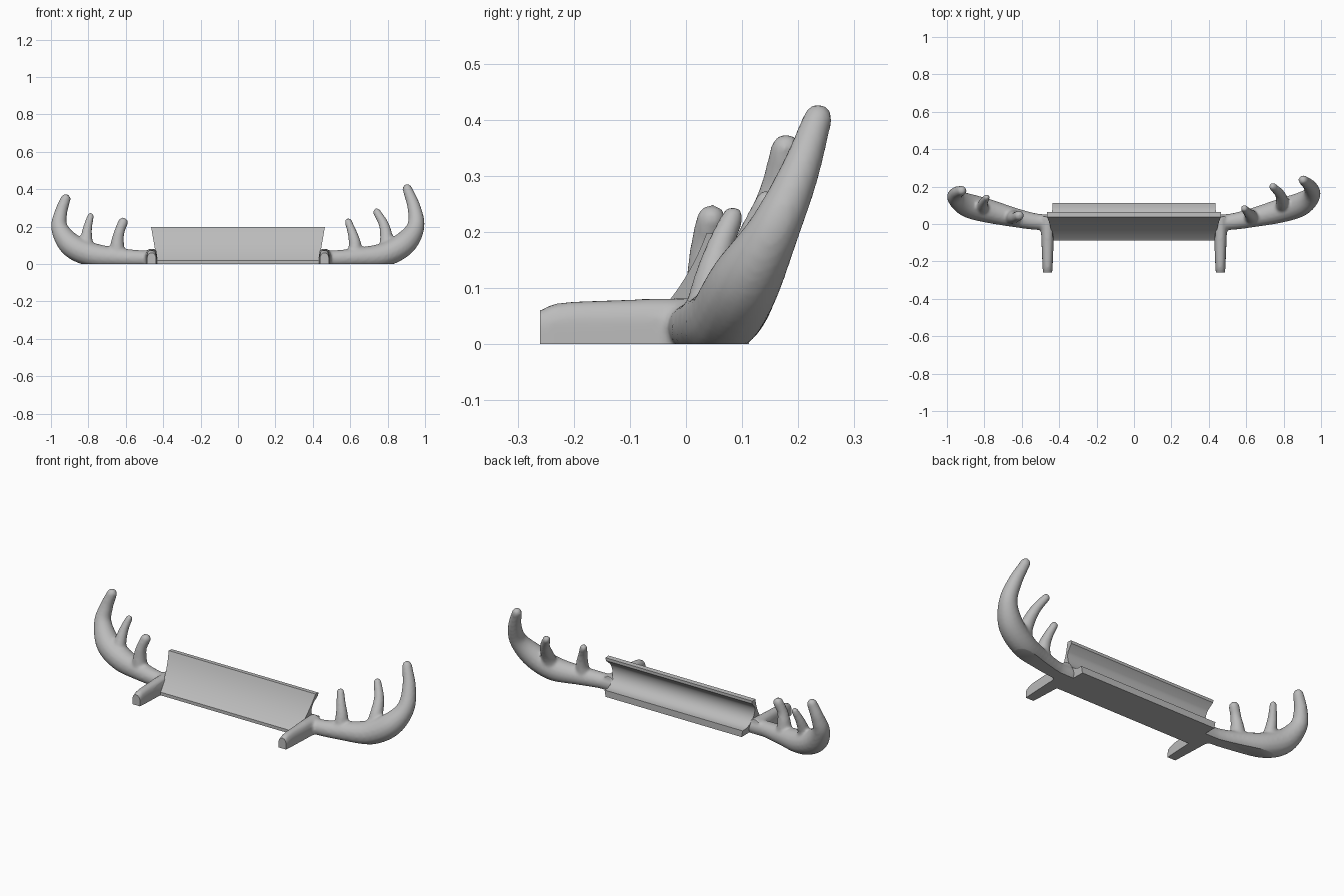
import bpy, bmesh, math
from mathutils import Vector

if "Cube" in bpy.data.objects:
    bpy.data.objects.remove(bpy.data.objects["Cube"])

grey = bpy.data.materials.new("plain grey")
grey.diffuse_color = (0.5, 0.5, 0.5, 1)
grey.use_nodes = True
grey.node_tree.nodes["Principled BSDF"].inputs["Base Color"].default_value = grey.diffuse_color


def make_object(name, bm):
    mesh = bpy.data.meshes.new(name)
    bm.to_mesh(mesh)
    bm.free()
    mesh.materials.append(grey)
    ob = bpy.data.objects.new(name, mesh)
    bpy.context.collection.objects.link(ob)
    return ob


def smooth_by_angle(ob, angle):
    bpy.ops.object.select_all(action='DESELECT')
    ob.select_set(True)
    bpy.context.view_layer.objects.active = ob
    bpy.ops.object.shade_smooth_by_angle(angle=math.radians(angle))


def spline(points, steps=8):
    """Catmull-Rom through (x, y, z, radius) points."""
    p = [Vector(q) for q in points]
    p = [2 * p[0] - p[1]] + p + [2 * p[-1] - p[-2]]
    out = []
    for i in range(1, len(p) - 2):
        a, b, c, d = p[i - 1:i + 3]
        for s in range(steps):
            t = s / steps
            out.append(0.5 * (2 * b + (c - a) * t + (2 * a - 5 * b + 4 * c - d) * t * t
                              + (3 * b - a - 3 * c + d) * t ** 3))
    return out + [p[-2]]


def tube(bm, points, sides=16):
    """Round tapered limb with a domed tip."""
    path = spline(points)
    pos = [v.xyz for v in path]
    rad = [v.w for v in path]
    end = (pos[-1] - pos[-2]).normalized()
    tip, r = pos[-1].copy(), rad[-1]
    for k in range(1, 5):
        a = k * math.pi / 8 * 0.97
        pos.append(tip + end * r * math.sin(a))
        rad.append(r * math.cos(a))
    rings = []
    n = None
    for i, c in enumerate(pos):
        t = (pos[min(i + 1, len(pos) - 1)] - pos[max(i - 1, 0)]).normalized()
        n = t.orthogonal() if n is None else n - t * n.dot(t)
        n.normalize()
        b = t.cross(n)
        rings.append([bm.verts.new(c + rad[i] * (n * math.cos(2 * math.pi * k / sides)
                                                 + b * math.sin(2 * math.pi * k / sides)))
                      for k in range(sides)])
    for r0, r1 in zip(rings, rings[1:]):
        for k in range(sides):
            j = (k + 1) % sides
            bm.faces.new((r0[k], r0[j], r1[j], r1[k]))
    bm.faces.new(rings[0][::-1])
    bm.faces.new(rings[-1])


def foot(bm, side):
    """Forward foot: round-topped bar that narrows slightly to the front."""
    rings = []
    for y, w, h in ((-0.30, 0.021, 0.05), (-0.26, 0.024, 0.06), (-0.24, 0.026, 0.071),
                    (-0.2, 0.028, 0.076), (-0.08, 0.033, 0.08), (0.04, 0.038, 0.082)):
        sec = [(-w, -0.03), (w, -0.03), (w, h * 0.6), (w * 0.75, h * 0.87), (w * 0.3, h),
               (-w * 0.3, h), (-w * 0.75, h * 0.87), (-w, h * 0.6)]
        rings.append([bm.verts.new((side * (0.462 + x), y, z)) for x, z in sec])
    for r0, r1 in zip(rings, rings[1:]):
        for k in range(8):
            j = (k + 1) % 8
            bm.faces.new((r0[k], r0[j], r1[j], r1[k]))
    bm.faces.new(rings[0][::-1])
    bm.faces.new(rings[-1])


def antler(name, side, limbs):
    bm = bmesh.new()
    for limb in limbs:
        tube(bm, [(side * x, y, z, r) for x, y, z, r in limb])
    foot(bm, side)
    bmesh.ops.recalc_face_normals(bm, faces=bm.faces)
    raw = make_object(name, bm)
    # fuse the limbs into one soft form
    m = raw.modifiers.new("fuse", 'REMESH')
    m.mode = 'VOXEL'
    m.voxel_size = 0.008
    m = raw.modifiers.new("soften", 'SMOOTH')
    m.factor = 0.5
    m.iterations = 6
    fused = bpy.data.meshes.new_from_object(
        raw.evaluated_get(bpy.context.evaluated_depsgraph_get()))
    raw.modifiers.clear()
    # flat base, flat foot front and slanted joint to the plate
    bm = bmesh.new()
    bm.from_mesh(fused)
    for co, no in (((0, 0, 0), (0, 0, -1)), ((0, -0.26, 0), (0, -1, 0)),
                   ((side * 0.425, 0, 0), (-side, 0, 0.175))):
        cut = bmesh.ops.bisect_plane(bm, geom=bm.verts[:] + bm.edges[:] + bm.faces[:],
                                     plane_co=co, plane_no=no, clear_outer=True)
        edges = [e for e in cut['geom_cut'] if isinstance(e, bmesh.types.BMEdge)]
        bmesh.ops.holes_fill(bm, edges=edges, sides=0)
    bm.to_mesh(raw.data)
    bm.free()
    smooth_by_angle(raw, 40)


# plate: curved front, hollow back and rear ledge, ends slanting outward
front = [(-0.088, 0.0), (-0.088, 0.018)]
for i in range(13):
    t = i / 12
    front.append((-0.085 + 0.122 * (1.35 * t - 0.35 * t * t), 0.02 + 0.178 * (0.8 * t + 0.2 * t * t)))
back = [(0.064, 0.196), (0.064, 0.18)]
for i in range(13):
    a = math.radians(150 + 125 * i / 12)
    back.append((0.097 + 0.075 * math.cos(a), 0.112 + 0.075 * math.sin(a)))
back += [(0.112, 0.037), (0.112, 0.0)]
profile = front + back
bm = bmesh.new()
ends = [[bm.verts.new((s * (0.43 + 0.175 * z), y, z)) for y, z in profile] for s in (-1, 1)]
for k in range(len(profile)):
    j = (k + 1) % len(profile)
    bm.faces.new((ends[0][k], ends[0][j], ends[1][j], ends[1][k]))
for e in ends:
    bm.faces.new(e)
bmesh.ops.recalc_face_normals(bm, faces=bm.faces)
smooth_by_angle(make_object("name_plate", bm), 30)

# antlers: main beam, middle tine, inner tine (x is mirrored for the left side)
antler("right_antler", 1, [
    [(0.42, 0.01, 0.03, 0.042), (0.52, 0.012, 0.03, 0.044), (0.64, 0.035, 0.035, 0.052),
     (0.78, 0.07, 0.05, 0.064), (0.89, 0.105, 0.11, 0.064), (0.95, 0.155, 0.2, 0.047),
     (0.942, 0.2, 0.3, 0.036), (0.905, 0.235, 0.402, 0.026)],
    [(0.79, 0.08, 0.05, 0.045), (0.795, 0.11, 0.13, 0.036), (0.78, 0.16, 0.21, 0.027),
     (0.742, 0.2, 0.278, 0.021)],
    [(0.625, 0.035, 0.04, 0.042), (0.625, 0.045, 0.11, 0.033), (0.61, 0.06, 0.17, 0.025),
     (0.59, 0.083, 0.226, 0.02)]])
antler("left_antler", -1, [
    [(0.42, 0.01, 0.03, 0.042), (0.52, 0.012, 0.03, 0.044), (0.64, 0.035, 0.035, 0.052),
     (0.78, 0.07, 0.05, 0.064), (0.89, 0.1, 0.1, 0.064), (0.953, 0.14, 0.19, 0.046),
     (0.948, 0.165, 0.27, 0.035), (0.922, 0.178, 0.348, 0.027)],
    [(0.8, 0.075, 0.05, 0.045), (0.81, 0.09, 0.12, 0.034), (0.805, 0.115, 0.19, 0.025),
     (0.788, 0.142, 0.256, 0.018)],
    [(0.645, 0.035, 0.04, 0.045), (0.645, 0.035, 0.11, 0.036), (0.635, 0.035, 0.17, 0.028),
     (0.615, 0.045, 0.222, 0.027)]])
